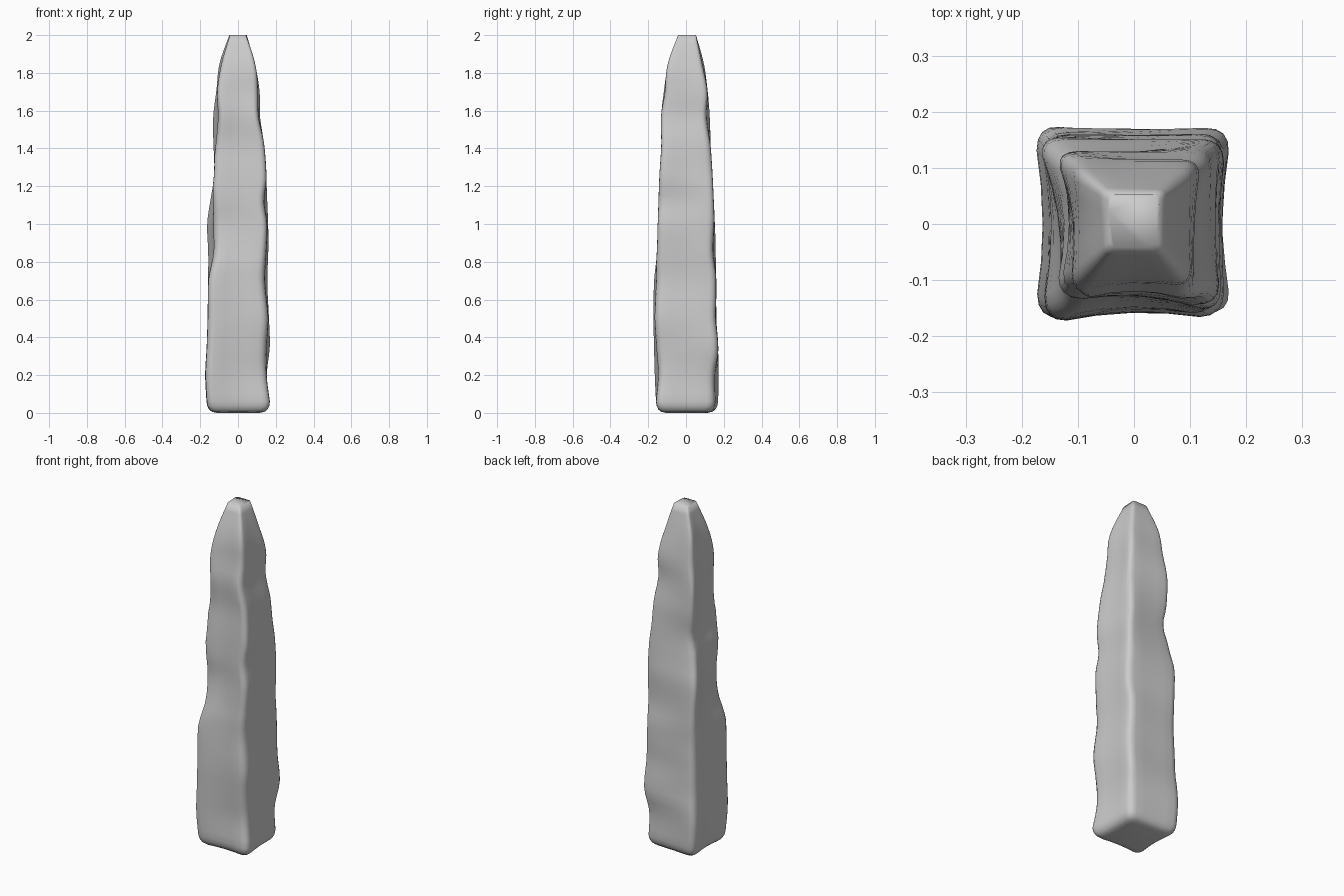
import bpy, bmesh, math
from mathutils import Vector

if "Cube" in bpy.data.objects:
    bpy.data.objects.remove(bpy.data.objects["Cube"])

# Heights of the measured cross-sections
Z = [0.05, .2, .35, .5, .7, .85, 1.0, 1.12, 1.27, 1.42, 1.57, 1.7, 1.85, 2.0]
# Silhouette half-widths on each side
LEFT = [.165, .175, .165, .16, .16, .157, .165, .15, .125, .13, .13, .115, .10, .046]
RIGHT = [.17, .155, .167, .165, .155, .165, .16, .155, .15, .14, .117, .115, .092, .046]
FRONT = [.155, .165, .17, .175, .175, .162, .15, .15, .137, .13, .142, .12, .10, .042]
BACK = [.17, .175, .17, .16, .162, .155, .15, .145, .14, .13, .122, .115, .095, .055]
# Diagonal reach of each corner
FL = [.228, .228, .228, .222, .206, .17, .163, .163, .18, .156, .14, .148, .108, .057]
FR = [.232, .195, .206, .211, .189, .183, .206, .183, .206, .183, .144, .139, .117, .057]
BR = [.206, .195, .236, .217, .211, .2, .215, .211, .194, .178, .156, .154, .111, .064]
BL = [.23, .23, .228, .222, .206, .222, .22, .189, .161, .178, .188, .156, .126, .064]


def sample(tab, z):
    """Smooth interpolation of a table at height z."""
    z = min(max(z, Z[0]), Z[-1])
    i = max(k for k in range(len(Z) - 1) if Z[k] <= z)
    t = (z - Z[i]) / (Z[i + 1] - Z[i])

    def slope(k):
        a, b = max(k - 1, 0), min(k + 1, len(Z) - 1)
        return (tab[b] - tab[a]) / (Z[b] - Z[a]) * (Z[i + 1] - Z[i])
    return ((2*t**3 - 3*t*t + 1) * tab[i] + (t**3 - 2*t*t + t) * slope(i)
            + (3*t*t - 2*t**3) * tab[i + 1] + (t**3 - t*t) * slope(i + 1))


def ring(z):
    """Rounded four-cornered section with gently hollowed faces."""
    dirs = [(-1, -1), (1, -1), (1, 1), (-1, 1)]
    q = [Vector(d) * sample(tab, z) * 1.05 / math.sqrt(2)
         for d, tab in zip(dirs, (FL, FR, BR, BL))]
    hollow = [.010, .005, .001, .010]
    fade = min(1, (2 - z) / .5)
    pts = []
    for i in range(4):
        a, c, b = q[i - 1], q[i], q[(i + 1) % 4]
        r = .13
        p0, p1 = c.lerp(a, r), c.lerp(b, r)
        for t in (0, .25, .5, .75, 1):
            pts.append(p0.lerp(c, t).lerp(c.lerp(p1, t), t))
        inward = Vector((-(b - c).y, (b - c).x)).normalized()
        for t in (.3, .5, .7):
            pts.append(c.lerp(b, t) + inward * hollow[i] * fade * (1 if t == .5 else .7))
    # pull the section toward the silhouette widths
    for axis, lo, hi in ((0, LEFT, RIGHT), (1, FRONT, BACK)):
        mn, mx = -min(p[axis] for p in pts), max(p[axis] for p in pts)
        kl, kh = (sample(lo, z) / mn) ** .75, (sample(hi, z) / mx) ** .75
        for p in pts:
            p[axis] *= kl if p[axis] < 0 else kh
    return pts


# Standing stone: loft of sections with a rounded foot
levels = [(0, .66), (.006, .83), (.018, .92), (.036, .975), (.06, 1)]
levels += [(.06 + 1.94 * k / 48, 1) for k in range(1, 49)]
bm = bmesh.new()
rows = [[bm.verts.new((p.x * s, p.y * s, z)) for p in ring(z)] for z, s in levels]
n = len(rows[0])
for lower, upper in zip(rows, rows[1:]):
    for i in range(n):
        j = (i + 1) % n
        bm.faces.new((lower[i], lower[j], upper[j], upper[i]))
bm.faces.new(rows[0][::-1])
bm.faces.new(rows[-1])
bmesh.ops.recalc_face_normals(bm, faces=bm.faces)
for f in bm.faces:
    f.smooth = True
mesh = bpy.data.meshes.new("standing_stone")
bm.to_mesh(mesh)
bm.free()
stone = bpy.data.objects.new("standing_stone", mesh)
bpy.context.collection.objects.link(stone)
